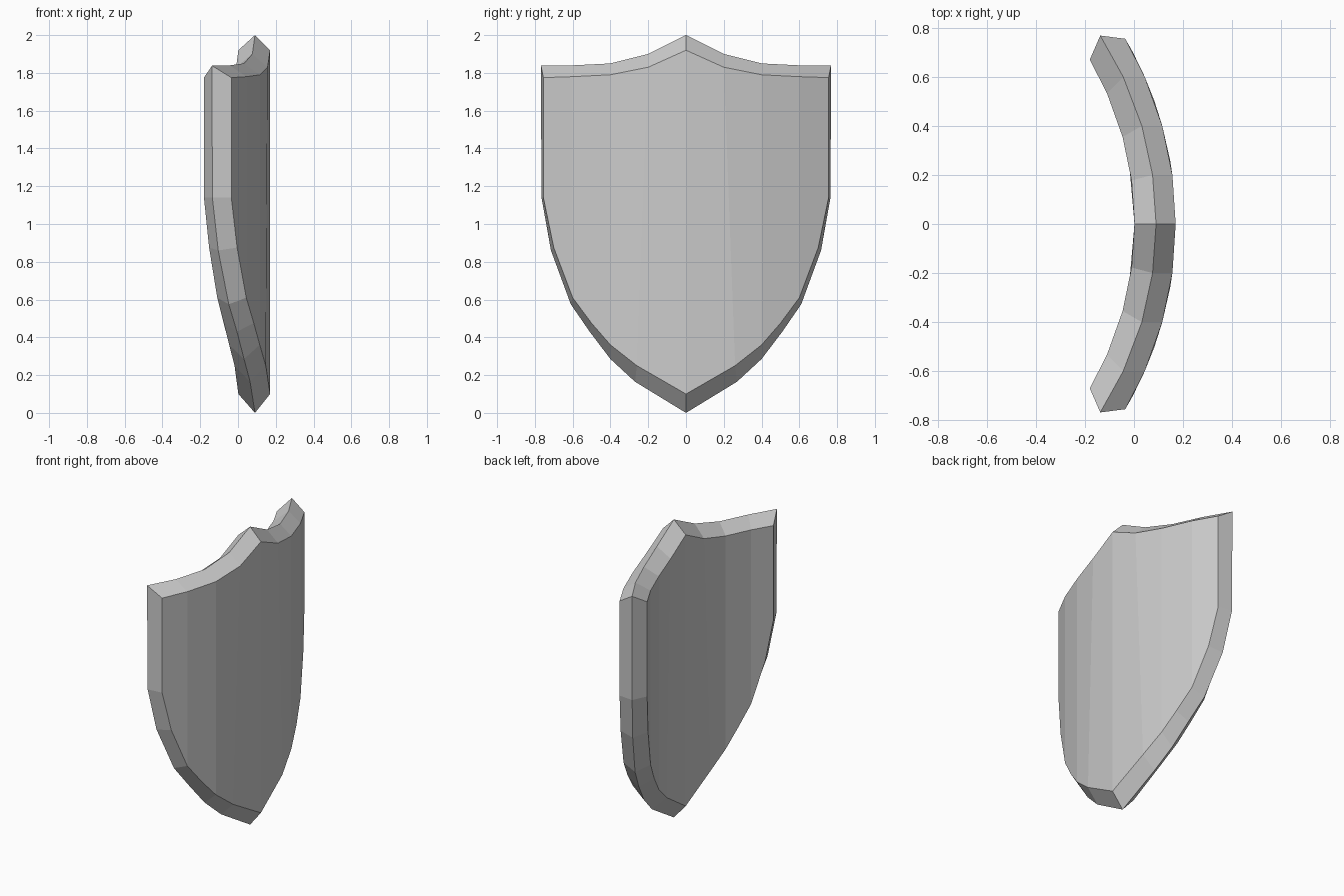
import bpy, bmesh, math

if "Cube" in bpy.data.objects:
    bpy.data.objects.remove(bpy.data.objects["Cube"])

# Half outlines (y, z): top centre -> corner -> down the side -> bottom tip
FACE = [(0, 1.92), (.2, 1.83), (.4, 1.79), (.6, 1.78), (.755, 1.775),
        (.755, 1.14), (.7, .875), (.6, .61), (.5, .475), (.4, .36), (.26, .25), (0, .1)]
RIM = [(0, 2.0), (.2, 1.9), (.4, 1.85), (.6, 1.84), (.768, 1.838),
       (.765, 1.14), (.715, .86), (.61, .575), (.51, .43), (.4, .285), (.27, .165), (0, 0)]
# Vertical strips that fill the front and back faces
STRIPS = [(0, 1, 10, 11), (1, 2, 9, 10), (2, 3, 7, 8, 9), (3, 4, 5, 6, 7)]

# The shield is bent round a vertical axis
CENTRE_X = -1.32
R_FRONT, R_RIM, R_BACK = 1.49, 1.41, 1.322

bm = bmesh.new()


def ring(outline, read_radius, radius, side):
    """Wrap a half outline onto a cylinder of the given radius."""
    verts = []
    for y, z in outline:
        a = math.asin(y / read_radius)
        verts.append(bm.verts.new((CENTRE_X + radius * math.cos(a),
                                   side * radius * math.sin(a), z)))
    return verts


for side in (1, -1):
    front = ring(FACE, R_FRONT, R_FRONT, side)
    rim = ring(RIM, R_RIM, R_RIM, side)
    back = ring(FACE, R_FRONT, R_BACK, side)
    # Curved faces
    for layer in (front, back):
        for strip in STRIPS:
            bm.faces.new([layer[i] for i in strip])
    # Bevelled edge meeting in a ridge
    for layer in (front, back):
        for i in range(len(rim) - 1):
            bm.faces.new((layer[i], layer[i + 1], rim[i + 1], rim[i]))

bmesh.ops.remove_doubles(bm, verts=bm.verts, dist=0.0001)
bmesh.ops.recalc_face_normals(bm, faces=bm.faces)

mesh = bpy.data.meshes.new("shield")
bm.to_mesh(mesh)
bm.free()
bpy.context.collection.objects.link(bpy.data.objects.new("shield", mesh))
